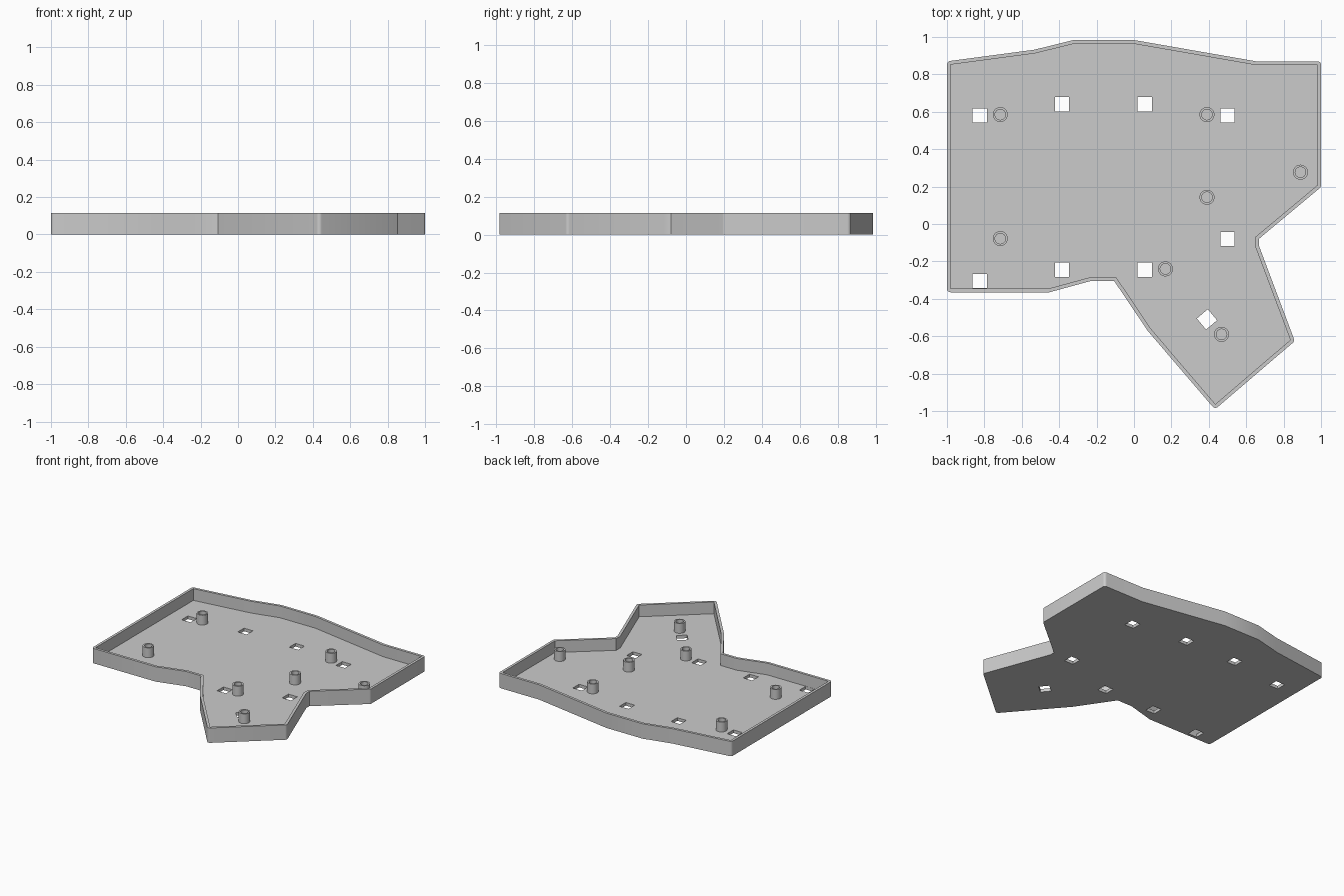
import bpy, bmesh, math
from mathutils import Vector, Matrix

WALL, FLOOR, HEIGHT, POST_TOP = 0.02, 0.024, 0.115, 0.1

# Inner edge of the wall, clockwise from the back right corner of the plan
INNER = [(-0.98, 0.852), (-0.53, 0.912), (-0.315, 0.965), (-0.01, 0.965),
         (0.65, 0.85), (0.98, 0.85), (0.98, 0.207), (0.648, -0.07),
         (0.648, -0.12), (0.836, -0.62), (0.435, -0.963), (0.09, -0.56),
         (-0.095, -0.285), (-0.235, -0.285), (-0.455, -0.345), (-0.98, -0.345)]
# Square floor openings: x, y, turn in degrees
OPENINGS = [(-0.825, 0.58, 0), (-0.385, 0.64, 0), (0.057, 0.64, 0),
            (0.5, 0.58, 0), (0.5, -0.08, 0), (-0.825, -0.305, 0),
            (-0.385, -0.245, 0), (0.057, -0.245, 0), (0.39, -0.51, 40)]
POSTS = [(-0.715, 0.585), (0.39, 0.585), (0.89, 0.277), (0.39, 0.143),
         (-0.715, -0.078), (0.168, -0.24), (0.468, -0.59)]

if "Cube" in bpy.data.objects:
    bpy.data.objects.remove(bpy.data.objects["Cube"])

grey = bpy.data.materials.new("plain grey")
grey.use_nodes = True
grey.diffuse_color = (0.6, 0.6, 0.6, 1)
grey.node_tree.nodes["Principled BSDF"].inputs["Base Color"].default_value = (0.6, 0.6, 0.6, 1)


def add_object(name, bm):
    bmesh.ops.recalc_face_normals(bm, faces=bm.faces)
    mesh = bpy.data.meshes.new(name)
    bm.to_mesh(mesh)
    bm.free()
    mesh.materials.append(grey)
    obj = bpy.data.objects.new(name, mesh)
    bpy.context.collection.objects.link(obj)
    return obj


def prism(name, points, z0, z1):
    """Extrude a flat outline from z0 up to z1."""
    bm = bmesh.new()
    face = bm.faces.new([bm.verts.new((x, y, z0)) for x, y in points])
    top = bmesh.ops.extrude_face_region(bm, geom=[face], use_keep_orig=True)
    moved = [v for v in top["geom"] if isinstance(v, bmesh.types.BMVert)]
    bmesh.ops.translate(bm, verts=moved, vec=(0, 0, z1 - z0))
    return add_object(name, bm)


def offset_round(points, r, steps=5):
    """Grow a clockwise outline by r, rounding the convex corners."""
    pts, out = [Vector(p) for p in points], []
    for i, p in enumerate(pts):
        a = (p - pts[i - 1]).normalized()
        b = (pts[(i + 1) % len(pts)] - p).normalized()
        n0, n1 = Vector((-a.y, a.x)), Vector((-b.y, b.x))
        if a.x * b.y - a.y * b.x < -0.3:
            out += [p + r * n0.slerp(n1, k / steps) for k in range(steps + 1)]
        else:
            out.append(p + (n0 + n1) * r / (1 + n0.dot(n1)))
    return out


def cut(obj, cutter):
    mod = obj.modifiers.new("cut", 'BOOLEAN')
    mod.operation, mod.solver, mod.object = 'DIFFERENCE', 'EXACT', cutter
    bpy.context.view_layer.objects.active = obj
    bpy.ops.object.modifier_apply(modifier=mod.name)
    bpy.data.objects.remove(cutter)


# Tray: rounded outline hollowed out, then pierced by the square openings
tray = prism("tray", offset_round(INNER, WALL), 0, HEIGHT)
cut(tray, prism("cavity_cutter", INNER, FLOOR, HEIGHT + 0.1))
bm = bmesh.new()
for x, y, turn in OPENINGS:
    bmesh.ops.create_cube(bm, size=1, matrix=Matrix.Translation((x, y, 0))
                          @ Matrix.Rotation(math.radians(turn), 4, 'Z')
                          @ Matrix.Diagonal((0.077, 0.077, 0.1, 1)))
cut(tray, add_object("opening_cutter", bm))

# Hollow screw posts, each a ring section spun round its axis
for i, (x, y) in enumerate(POSTS):
    bm = bmesh.new()
    ring = [(0.028, FLOOR), (0.028, POST_TOP), (0.04, POST_TOP), (0.04, FLOOR)]
    verts = [bm.verts.new((r, 0, z)) for r, z in ring]
    edges = [bm.edges.new(pair) for pair in zip(verts, verts[1:])]
    bmesh.ops.spin(bm, geom=verts + edges, cent=(0, 0, 0), axis=(0, 0, 1),
                   angle=math.tau, steps=32, use_merge=True)
    bmesh.ops.remove_doubles(bm, verts=bm.verts, dist=0.0001)
    post = add_object(f"screw_post_{i + 1}", bm)
    post.location = (x, y, 0)

# Smooth the round parts, keep the edges sharp
bpy.ops.object.select_all(action='DESELECT')
for obj in bpy.context.scene.objects:
    if obj.name == "tray" or obj.name.startswith("screw_post"):
        obj.select_set(True)
        bpy.context.view_layer.objects.active = obj
bpy.ops.object.shade_smooth_by_angle(angle=math.radians(25))
